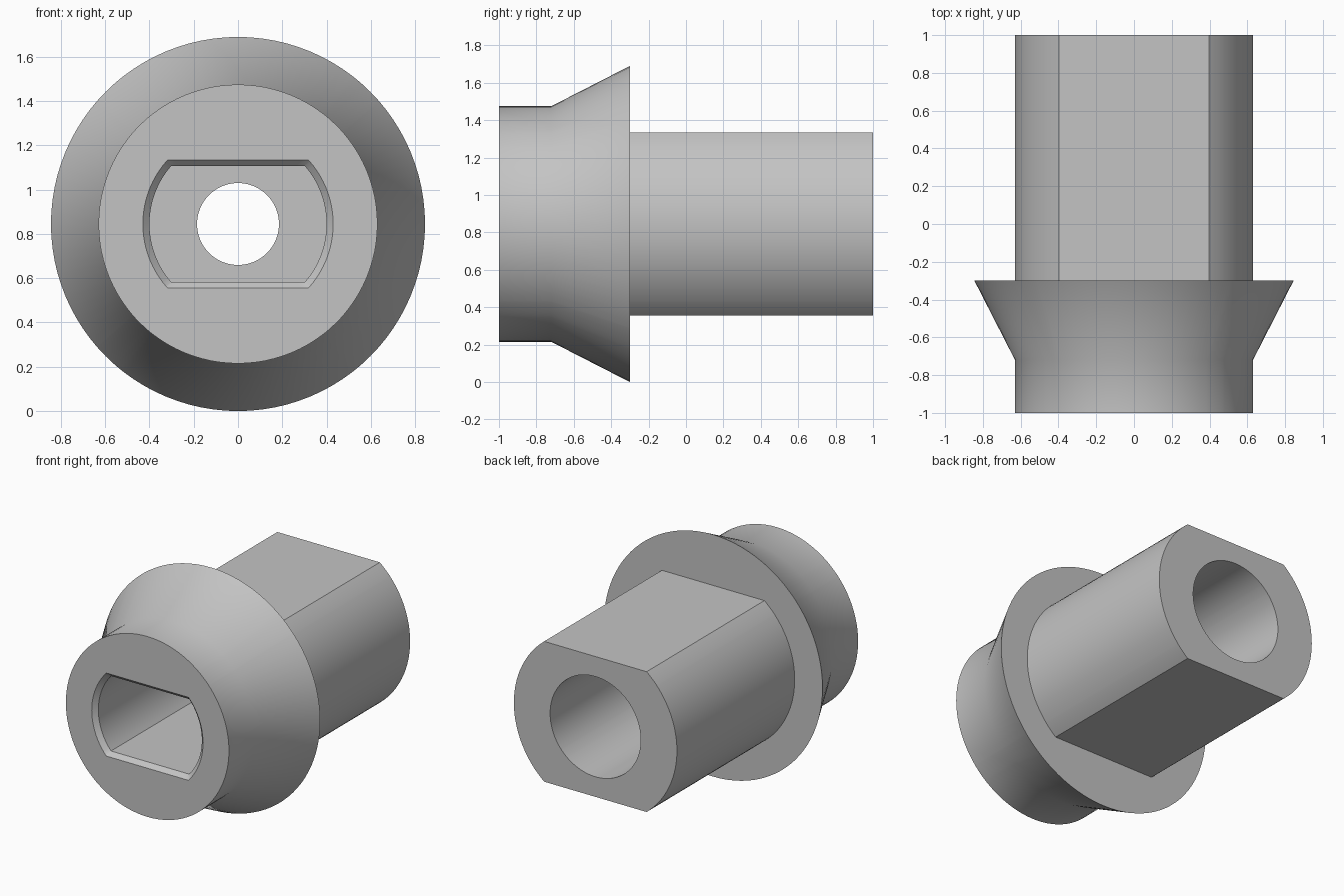
import bpy, bmesh, math

cube = bpy.data.objects.get("Cube")
if cube:
    bpy.data.objects.remove(cube, do_unlink=True)

CENTRE_Z = 0.845
ROUND = 9.0  # flat height that never trims the circle

# Rings along the closed section: (radius, half height of the flats, y)
RINGS = [
    (0.63, 0.49, 1.0),        # shaft end
    (0.63, 0.49, -0.3),       # shaft meets flange
    (0.845, ROUND, -0.3),     # flange rim
    (0.63, ROUND, -0.72),     # collar
    (0.63, ROUND, -1.0),      # front face
    (0.43, 0.29, -1.0),       # chamfered mouth
    (0.40, 0.262, -0.97),
    (0.40, 0.262, 0.0),       # keyed pocket floor
    (0.185, ROUND, 0.0),      # through hole
    (0.185, ROUND, 0.22),
    (0.35, ROUND, 0.22),      # rear bore
    (0.35, ROUND, 1.0),
]

# Even angles, plus the exact corner angles of each flat
STEPS = 96
angles = {round(math.tau * i / STEPS, 5) for i in range(STEPS)}
for radius, flat, y in RINGS:
    if flat < radius:
        a = math.asin(flat / radius)
        angles |= {round(v, 5) for v in (a, math.pi - a, math.pi + a, math.tau - a)}
angles = sorted(angles)


def ring(bm, radius, flat, y):
    """Circle around the y axis, trimmed flat above and below."""
    verts = []
    for a in angles:
        r = min(radius, flat / max(abs(math.sin(a)), 1e-6))
        verts.append(bm.verts.new((r * math.cos(a), y, CENTRE_Z + r * math.sin(a))))
    return verts


# Loft the whole keyed bushing as one closed skin
bm = bmesh.new()
loops = [ring(bm, *spec) for spec in RINGS]
count = len(angles)
for k, loop in enumerate(loops):
    following = loops[(k + 1) % len(loops)]
    for i in range(count):
        j = (i + 1) % count
        bm.faces.new((loop[i], loop[j], following[j], following[i]))
bmesh.ops.recalc_face_normals(bm, faces=bm.faces)

mesh = bpy.data.meshes.new("keyed_bushing")
bm.to_mesh(mesh)
bm.free()
bushing = bpy.data.objects.new("keyed_bushing", mesh)
bpy.context.collection.objects.link(bushing)

# Plain grey metal
grey = bpy.data.materials.new("light_grey")
grey.use_nodes = True
colour = (0.55, 0.55, 0.55, 1)
grey.diffuse_color = colour
grey.node_tree.nodes["Principled BSDF"].inputs["Base Color"].default_value = colour
mesh.materials.append(grey)

# Smooth rounds, crisp edges
bpy.ops.object.select_all(action="DESELECT")
bushing.select_set(True)
bpy.context.view_layer.objects.active = bushing
bpy.ops.object.shade_smooth_by_angle(angle=math.radians(30))
